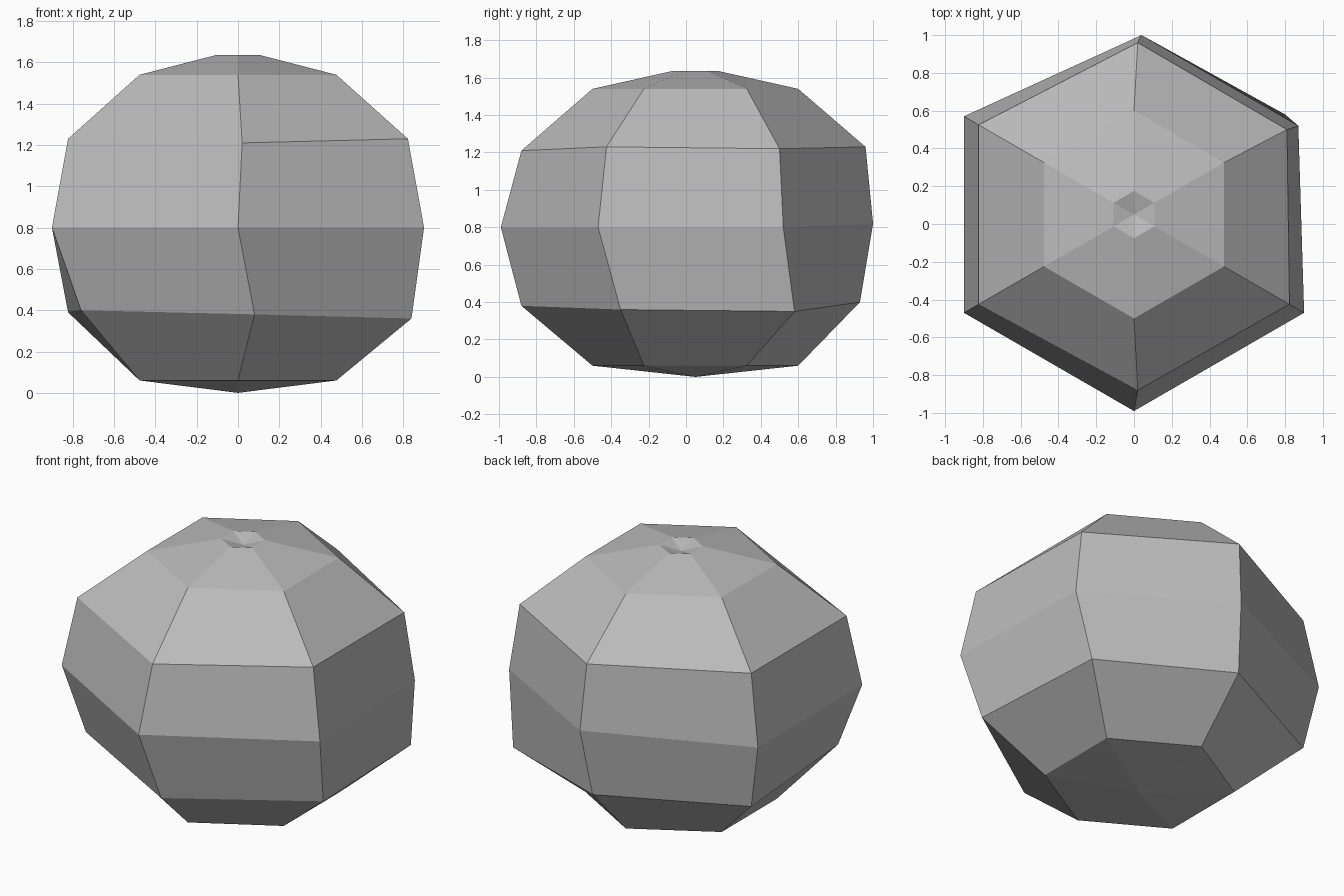
import bpy
import bmesh
import math
from mathutils import Vector

# Remove the default cube
default_cube = bpy.data.objects.get("Cube")
if default_cube:
    bpy.data.objects.remove(default_cube, do_unlink=True)

SIDES = 6
CENTRE_Y = 0.05
FRONT, FRONT_LEFT, BACK_LEFT, BACK, BACK_RIGHT, FRONT_RIGHT = range(SIDES)

# Radius and height of each ring, from the base to the crown
PROFILE = {
    "base": (0.55, 0.06),
    "lower": (0.95, 0.39),
    "middle": (1.04, 0.80),
    "upper": (0.95, 1.23),
    "shoulder": (0.55, 1.54),
    "crown": (0.125, 1.635),
}

# Chipped corners that leave the regular hexagon
CHIPS = {
    ("lower", FRONT): (0.08, -0.88, 0.38),
    ("lower", FRONT_LEFT): (0.84, -0.35, 0.36),
    ("lower", BACK_LEFT): (0.80, 0.58, 0.35),
    ("lower", BACK): (0.0, 0.93, 0.40),
    ("lower", FRONT_RIGHT): (-0.76, -0.43, 0.40),
    ("middle", BACK_LEFT): (0.87, 0.52, 0.80),
    ("middle", BACK): (0.04, 1.0, 0.82),
    ("upper", FRONT): (0.02, -0.88, 1.21),
    ("upper", BACK_LEFT): (0.81, 0.50, 1.22),
    ("upper", BACK): (0.02, 0.96, 1.23),
}


def corner(ring, side):
    """Position of one ring corner, counted from the front towards +x."""
    if (ring, side) in CHIPS:
        return Vector(CHIPS[ring, side])
    radius, height = PROFILE[ring]
    angle = math.tau * side / SIDES
    return Vector((radius * math.sin(angle),
                   CENTRE_Y - radius * math.cos(angle), height))


def cap(bm, ring, height):
    """Close a ring with a fan around a centre point."""
    tip = bm.verts.new((0, CENTRE_Y, height))
    for i in range(SIDES):
        bm.faces.new((ring[i], ring[(i + 1) % SIDES], tip))


# Faceted boulder: hexagonal rings joined by quads
bm = bmesh.new()
rings = [[bm.verts.new(corner(name, i)) for i in range(SIDES)]
         for name in PROFILE]
for low, high in zip(rings, rings[1:]):
    for i in range(SIDES):
        j = (i + 1) % SIDES
        bm.faces.new((low[i], low[j], high[j], high[i]))

# Pointed underside and a shallow dimple on top
cap(bm, rings[0], 0.0)
cap(bm, rings[-1], 1.60)
bmesh.ops.recalc_face_normals(bm, faces=bm.faces)

mesh = bpy.data.meshes.new("boulder")
bm.to_mesh(mesh)
bm.free()
boulder = bpy.data.objects.new("boulder", mesh)
bpy.context.collection.objects.link(boulder)

# Plain grey stone
stone = bpy.data.materials.new("grey_stone")
stone.use_nodes = True
grey = (0.5, 0.5, 0.5, 1.0)
stone.diffuse_color = grey
stone.node_tree.nodes["Principled BSDF"].inputs["Base Color"].default_value = grey
mesh.materials.append(stone)
